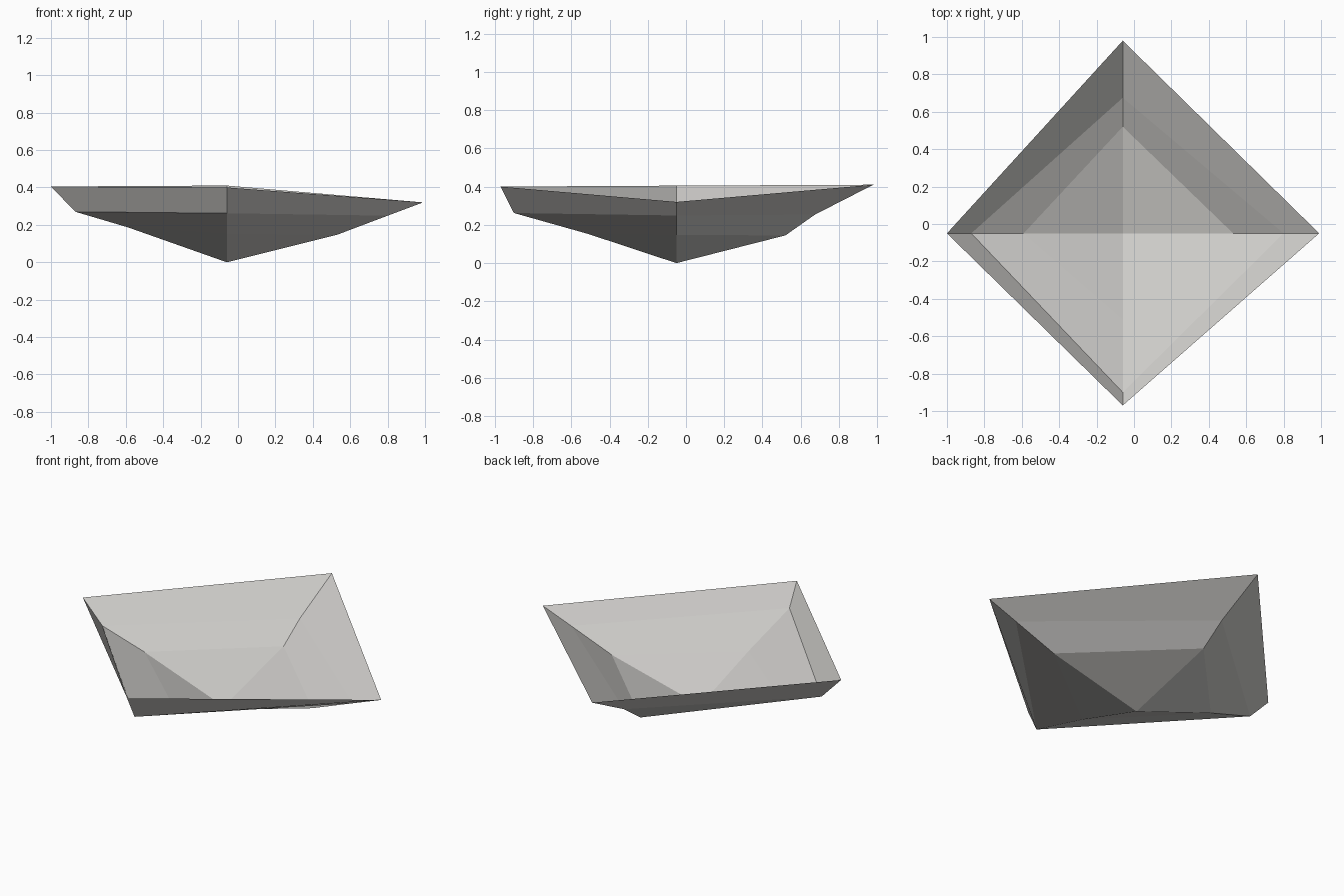
import bpy, bmesh

if "Cube" in bpy.data.objects:
    bpy.data.objects.remove(bpy.data.objects["Cube"])

CX, CY = -0.06, -0.05   # lowest point of the hull

# Ridge profiles as (distance from the lowest point, height), one per direction
RIDGES = [
    ((1, 0), [(0.59, 0.147), (0.86, 0.249), (1.05, 0.32)]),
    ((0, 1), [(0.57, 0.145), (0.725, 0.254), (1.03, 0.41)]),
    ((-1, 0), [(0.53, 0.187), (0.81, 0.27), (0.94, 0.405)]),
    ((0, -1), [(0.46, 0.152), (0.85, 0.262), (0.92, 0.40)]),
]

stone = bpy.data.materials.new("warm_light_grey")
stone.diffuse_color = (0.62, 0.61, 0.59, 1)
stone.use_nodes = True
stone.node_tree.nodes["Principled BSDF"].inputs["Base Color"].default_value = stone.diffuse_color

# Open four-sided faceted shell
bm = bmesh.new()
bottom = bm.verts.new((CX, CY, 0))
ribs = [[bm.verts.new((CX + dx * r, CY + dy * r, z)) for r, z in pts]
        for (dx, dy), pts in RIDGES]
for i, a in enumerate(ribs):
    b = ribs[(i + 1) % 4]
    bm.faces.new((bottom, a[0], b[0]))
    for k in range(2):
        bm.faces.new((a[k], a[k + 1], b[k + 1], b[k]))

mesh = bpy.data.meshes.new("faceted_shell")
bm.to_mesh(mesh)
bm.free()
mesh.materials.append(stone)
shell = bpy.data.objects.new("faceted_shell", mesh)
bpy.context.collection.objects.link(shell)
